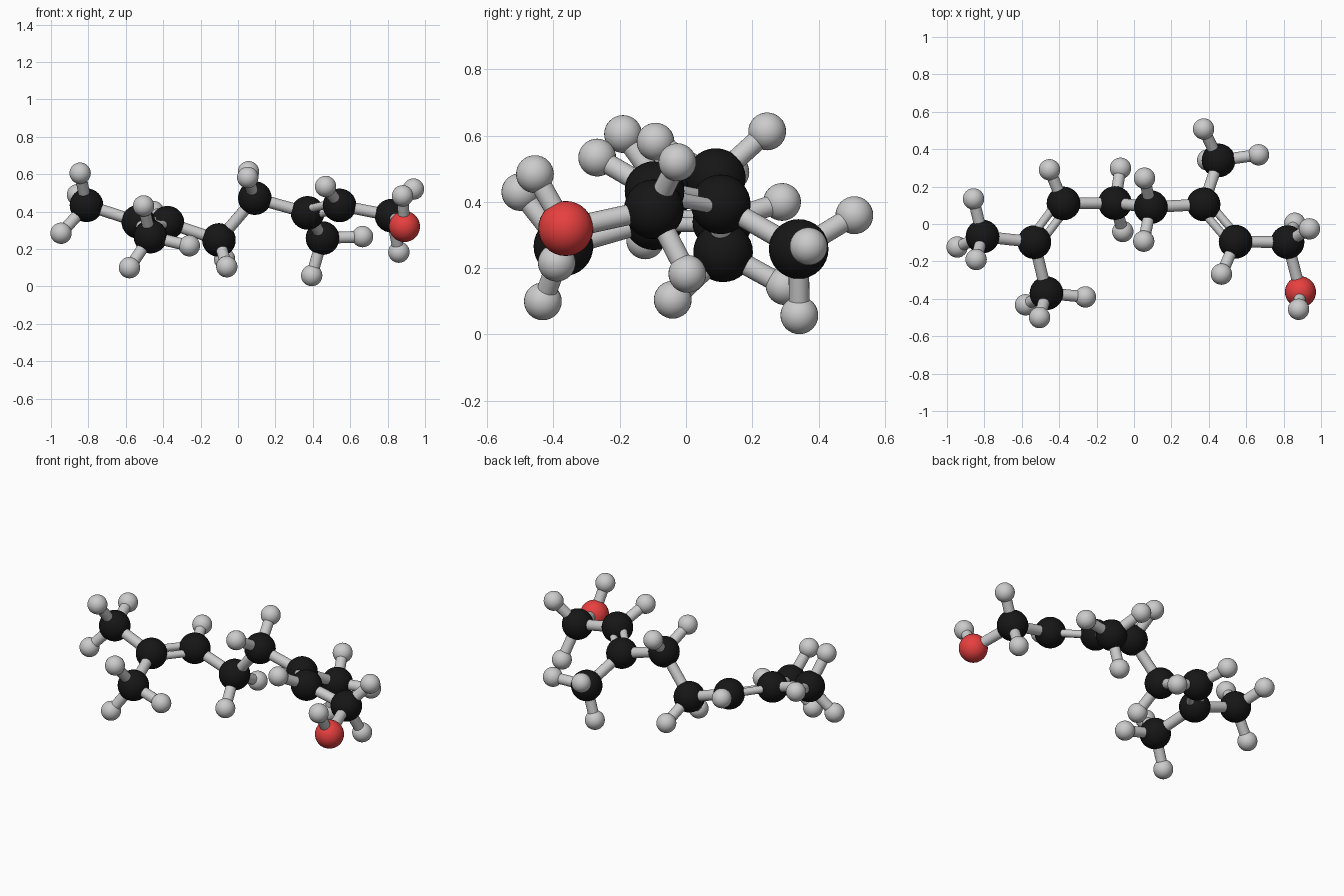
import bpy
from mathutils import Vector

if "Cube" in bpy.data.objects:
    bpy.data.objects.remove(bpy.data.objects["Cube"])

R_CARBON, R_OXYGEN, R_HYDROGEN = 0.09, 0.083, 0.057
R_SINGLE, R_DOUBLE, GAP = 0.031, 0.022, 0.031


def material(name, color):
    m = bpy.data.materials.new(name)
    m.diffuse_color = color
    m.use_nodes = True
    m.node_tree.nodes["Principled BSDF"].inputs["Base Color"].default_value = m.diffuse_color
    return m


black = material("carbon_black", (0.008, 0.008, 0.008, 1))
red = material("oxygen_red", (0.8, 0.05, 0.05, 1))


def ball(name, pos, radius, mat=None):
    bpy.ops.mesh.primitive_uv_sphere_add(segments=32, ring_count=16, radius=radius, location=pos)
    ob = bpy.context.object
    ob.name = name
    bpy.ops.object.shade_smooth()
    if mat:
        ob.data.materials.append(mat)


def stick(name, a, b, radius=R_SINGLE):
    d = b - a
    bpy.ops.mesh.primitive_cylinder_add(vertices=24, radius=radius, depth=d.length, location=(a + b) / 2)
    ob = bpy.context.object
    ob.name = name
    ob.rotation_mode = 'QUATERNION'
    ob.rotation_quaternion = d.to_track_quat('Z', 'Y')
    bpy.ops.object.shade_smooth_by_angle()


# Heavy atoms: chain carbons, two side methyls, one oxygen
heavy = {
    "end_methyl": (-0.81, -0.067, 0.434),
    "left_fork": (-0.533, -0.097, 0.345),
    "front_methyl": (-0.468, -0.37, 0.266),
    "left_alkene": (-0.377, 0.11, 0.34),
    "middle_left": (-0.102, 0.112, 0.248),
    "middle_right": (0.09, 0.09, 0.472),
    "right_fork": (0.372, 0.105, 0.393),
    "back_methyl": (0.452, 0.34, 0.258),
    "right_alkene": (0.543, -0.095, 0.433),
    "alcohol_carbon": (0.821, -0.097, 0.378),
    "oxygen": (0.89, -0.363, 0.32),
}
heavy = {k: Vector(v) for k, v in heavy.items()}

# Hydrogens grouped by the atom they hang on
hydrogens = {
    "end_methyl": [(-0.858, 0.134, 0.49), (-0.946, -0.123, 0.284), (-0.844, -0.19, 0.605)],
    "front_methyl": [(-0.58, -0.432, 0.10), (-0.505, -0.5, 0.43), (-0.26, -0.39, 0.217)],
    "left_alkene": [(-0.452, 0.29, 0.40)],
    "middle_left": [(-0.072, 0.298, 0.146), (-0.06, -0.04, 0.105)],
    "middle_right": [(0.056, 0.245, 0.613), (0.052, -0.092, 0.582)],
    "back_methyl": [(0.372, 0.508, 0.36), (0.666, 0.37, 0.266), (0.394, 0.342, 0.058)],
    "right_alkene": [(0.468, -0.268, 0.534)],
    "alcohol_carbon": [(0.86, 0.004, 0.183), (0.938, -0.026, 0.52)],
    "oxygen": [(0.88, -0.456, 0.484)],
}

for name, pos in heavy.items():
    if name == "oxygen":
        ball("oxygen_ball", pos, R_OXYGEN, red)
    else:
        ball(name + "_ball", pos, R_CARBON, black)

for parent, places in hydrogens.items():
    for i, p in enumerate(places, 1):
        ball(f"{parent}_hydrogen_{i}", p, R_HYDROGEN)
        stick(f"{parent}_hydrogen_bond_{i}", heavy[parent], Vector(p))

# Single bonds of the skeleton
for a, b in [("end_methyl", "left_fork"), ("left_fork", "front_methyl"),
             ("left_alkene", "middle_left"), ("middle_left", "middle_right"),
             ("middle_right", "right_fork"), ("right_fork", "back_methyl"),
             ("right_alkene", "alcohol_carbon"), ("alcohol_carbon", "oxygen")]:
    stick(f"bond_{a}_{b}", heavy[a], heavy[b])

# Double bonds: two thin sticks spread within the plane of the neighbours
for a, b, side in [("left_fork", "left_alkene", "end_methyl"),
                   ("right_fork", "right_alkene", "back_methyl")]:
    d = (heavy[b] - heavy[a]).normalized()
    s = heavy[side] - heavy[a]
    off = (s - d * s.dot(d)).normalized() * GAP
    for sign in (1, -1):
        stick(f"double_bond_{a}_{'outer' if sign > 0 else 'inner'}",
              heavy[a] + sign * off, heavy[b] + sign * off, R_DOUBLE)
